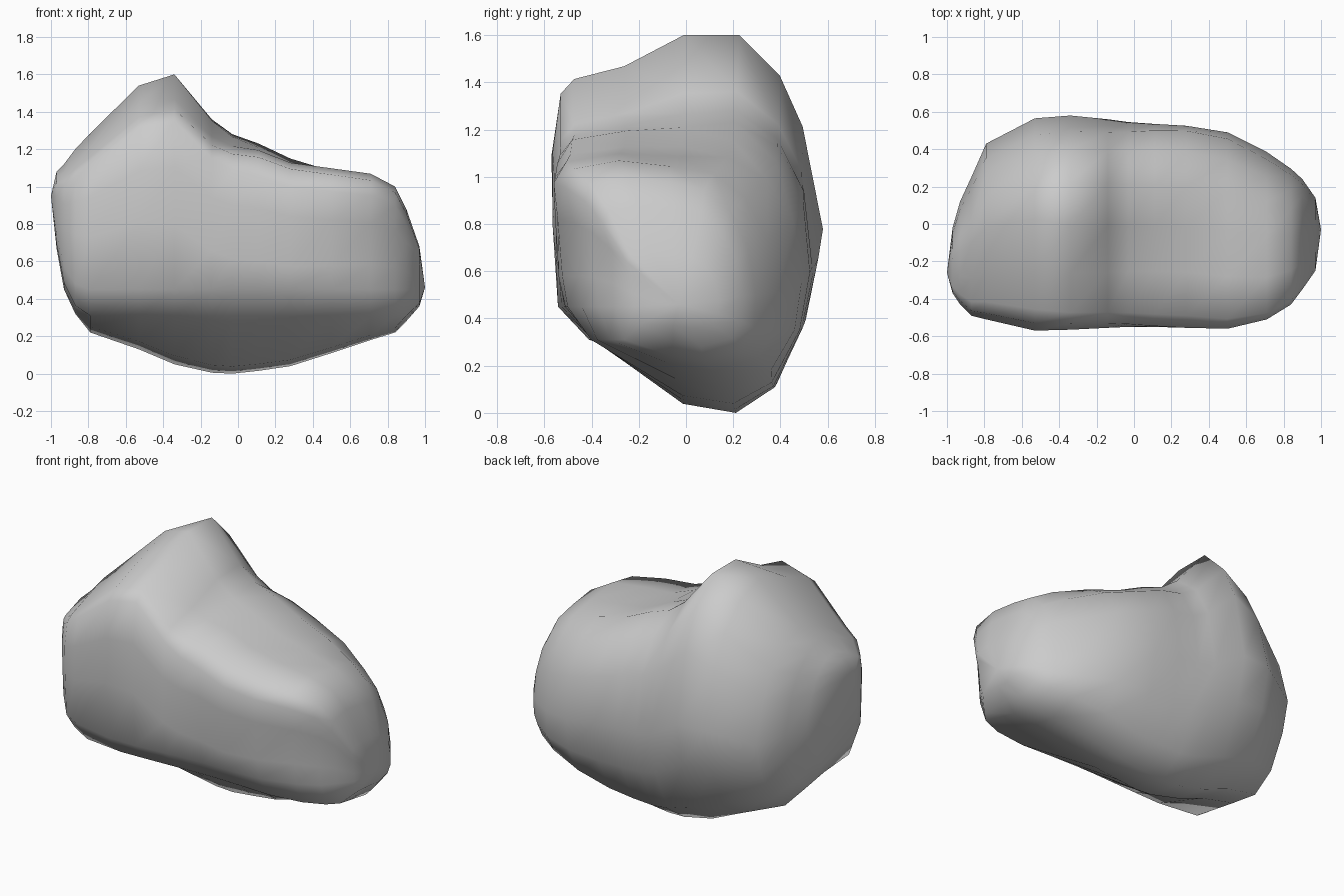
import bpy, bmesh

# Normalised cross-sections (across, height): left flank, peak, right lobe, right end
FLANK = [(.38, 0), (-.04, .03), (-.72, .19), (-.95, .29), (-.99, .48), (-1, .68),
         (-.93, .84), (-.8, .88), (-.45, .93), (.05, 1), (.38, .955), (.66, .85),
         (.84, .71), (1, .46), (.9, .28), (.68, .09)]
PEAK = [(.38, 0), (-.04, .03), (-.72, .19), (-.96, .29), (-1, .48), (-1, .68),
        (-.94, .84), (-.84, .88), (-.47, .915), (-.03, 1), (.38, 1), (.68, .89),
        (.85, .75), (1, .47), (.9, .29), (.68, .09)]
LOBE = [(.4, 0), (0, .03), (-.7, .19), (-.92, .27), (-.97, .48), (-1, .72),
        (-1, .86), (-.88, .95), (-.45, .98), (0, .98), (.4, 1), (.74, .92),
        (.95, .76), (1, .50), (.92, .28), (.70, .08)]
END = [(.4, 0), (0, .03), (-.7, .1), (-.84, .24), (-.87, .45), (-.92, .70),
       (-1, .87), (-.93, .96), (-.5, 1), (0, .97), (.4, .93), (.7, .81),
       (.91, .61), (1, .36), (.98, .18), (.84, .06)]

# Stations along the rock: x, front y, back y, bottom z, top z
STATIONS = [
    (-.97, -.37, -.02, .67, 1.08), (-.93, -.43, .12, .45, 1.12),
    (-.87, -.49, .25, .32, 1.20), (-.79, -.51, .43, .22, 1.285),
    (-.53, -.57, .565, .13, 1.54), (-.34, -.565, .58, .05, 1.60),
    (-.14, -.555, .56, .005, 1.36), (-.03, -.55, .545, 0, 1.28),
    (.11, -.55, .535, .015, 1.23), (.28, -.555, .525, .04, 1.15),
    (.50, -.56, .49, .11, 1.11), (.71, -.51, .385, .18, 1.07),
    (.84, -.43, .295, .22, 1.00), (.90, -.35, .24, .28, .88),
    (.97, -.25, .14, .36, .68)]
POLES = [(-1, -.26, .95), (1, -.03, .46)]


def blend(a, b, x, x0, x1):
    t = min(max((x - x0) / (x1 - x0), 0), 1)
    t = t * t * (3 - 2 * t)
    return [(p[0] + (q[0] - p[0]) * t, p[1] + (q[1] - p[1]) * t)
            for p, q in zip(a, b)]


def section(x, front, back, bottom, top):
    shape = blend(FLANK, PEAK, x, -.53, -.34)
    shape = blend(shape, LOBE, x, -.34, .25)
    shape = blend(shape, END, x, .28, .8)
    h = top - bottom
    pts = []
    for i, (u, v) in enumerate(shape):
        z = bottom + v * h
        # lower front edge runs level along the rock
        if i == 2:
            z = max(.31, bottom + .05 * h)
        elif i == 3:
            z = max(.45, bottom + .18 * h)
        pts.append((x, (front + back) / 2 + u * (back - front) / 2, z))
    return pts


# Rock body lofted through the stations
bm = bmesh.new()
rings = [[bm.verts.new(p) for p in section(*s)] for s in STATIONS]
n = len(PEAK)
for a, b in zip(rings, rings[1:]):
    for i in range(n):
        j = (i + 1) % n
        bm.faces.new((a[i], a[j], b[j], b[i]))

# Rounded ends
for ring, pole in zip((rings[0], rings[-1]), POLES):
    tip = bm.verts.new(pole)
    for i in range(n):
        bm.faces.new((ring[i], ring[(i + 1) % n], tip))

bmesh.ops.recalc_face_normals(bm, faces=bm.faces)
for f in bm.faces:
    f.smooth = True
mesh = bpy.data.meshes.new("rock")
bm.to_mesh(mesh)
bm.free()
rock = bpy.data.objects.new("rock", mesh)
bpy.context.collection.objects.link(rock)
